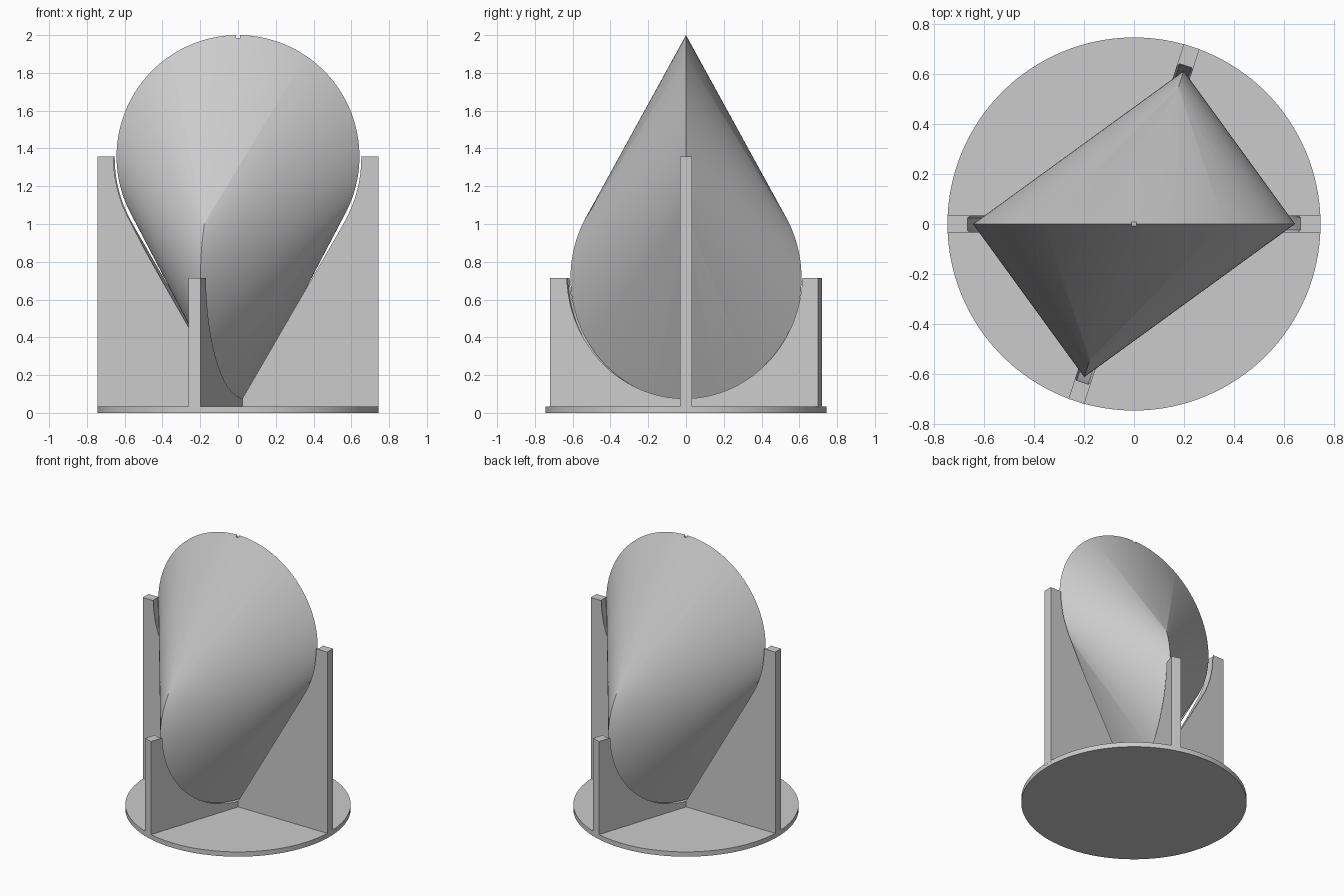
import bpy, bmesh, math
from mathutils import Vector, Matrix

default = bpy.data.objects.get("Cube")
if default:
    bpy.data.objects.remove(default, do_unlink=True)

RADIUS = 0.643                  # both generating circles of the rolling solid
HIGH, LOW = 1.357, 0.714        # heights of the circle centres
TURN = math.radians(72)         # heading of the lower circle's plane
STAND_R, BASE_H, WALL = 0.745, 0.035, 0.066

grey = bpy.data.materials.new("plain grey")
grey.use_nodes = True
grey.diffuse_color = (0.6, 0.6, 0.6, 1)
grey.node_tree.nodes["Principled BSDF"].inputs["Base Color"].default_value = (0.6, 0.6, 0.6, 1)


def make_object(name, bm):
    bmesh.ops.recalc_face_normals(bm, faces=bm.faces)
    mesh = bpy.data.meshes.new(name)
    bm.to_mesh(mesh)
    bm.free()
    mesh.materials.append(grey)
    obj = bpy.data.objects.new(name, mesh)
    bpy.context.collection.objects.link(obj)
    return obj


def box(name, size, centre, turn=0):
    bm = bmesh.new()
    place = Matrix.Translation(centre) @ Matrix.Rotation(turn, 4, "Z")
    bmesh.ops.create_cube(bm, size=1, matrix=place @ Matrix.Diagonal((*size, 1)))
    return make_object(name, bm)


def two_circle_hull(name, radius, low, thick=0, steps=180):
    """Convex hull of two upright discs, one turned about z."""
    bm = bmesh.new()
    for height, turn in ((HIGH, 0), (low, TURN)):
        along = Vector((math.cos(turn), math.sin(turn), 0))
        across = Vector((-along.y, along.x, 0))
        for side in ((-thick, thick) if thick else (0,)):
            for i in range(steps):
                a = math.tau * i / steps
                bm.verts.new(along * radius * math.cos(a) + across * side
                             + Vector((0, 0, height + radius * math.sin(a))))
    hull = bmesh.ops.convex_hull(bm, input=bm.verts)
    spare = {e for e in hull["geom_interior"] + hull["geom_unused"]
             if isinstance(e, bmesh.types.BMVert)}
    bmesh.ops.delete(bm, geom=list(spare), context="VERTS")
    return make_object(name, bm)


def cut(obj, cutter):
    mod = obj.modifiers.new("cut", "BOOLEAN")
    mod.operation, mod.solver, mod.object = "DIFFERENCE", "EXACT", cutter
    select(obj)
    bpy.ops.object.modifier_apply(modifier=mod.name)


def select(obj):
    bpy.ops.object.select_all(action="DESELECT")
    obj.select_set(True)
    bpy.context.view_layer.objects.active = obj


# Rolling solid with a tiny square nick in its top edge
solid = two_circle_hull("rolling_solid", RADIUS, LOW)
nick = box("nick_cutter", (0.02, 0.02, 0.03), (0, 0, 2))
cut(solid, nick)

# Round base plate
bm = bmesh.new()
bmesh.ops.create_cone(bm, cap_ends=True, segments=128, radius1=STAND_R, radius2=STAND_R,
                      depth=BASE_H, matrix=Matrix.Translation((0, 0, BASE_H / 2)))
base = make_object("base_plate", bm)

# Two crossing cradle walls, hollowed to a loose fit around the solid
cradle = two_circle_hull("cradle_cutter", RADIUS + 0.022, LOW + 0.011, thick=0.024)
walls = []
for name, top, turn in (("tall_wall", HIGH, 0), ("low_wall", LOW, TURN)):
    bottom = BASE_H - 0.01
    wall = box(name, (2 * STAND_R, WALL, top - bottom), (0, 0, (top + bottom) / 2), turn)
    cut(wall, cradle)
    walls.append(wall)

# Smooth curved faces, crisp edges
for obj in (solid, base, *walls):
    select(obj)
    bpy.ops.object.shade_smooth_by_angle(angle=math.radians(25))

# Cutters are no longer needed
for helper in (nick, cradle):
    bpy.data.objects.remove(helper, do_unlink=True)
